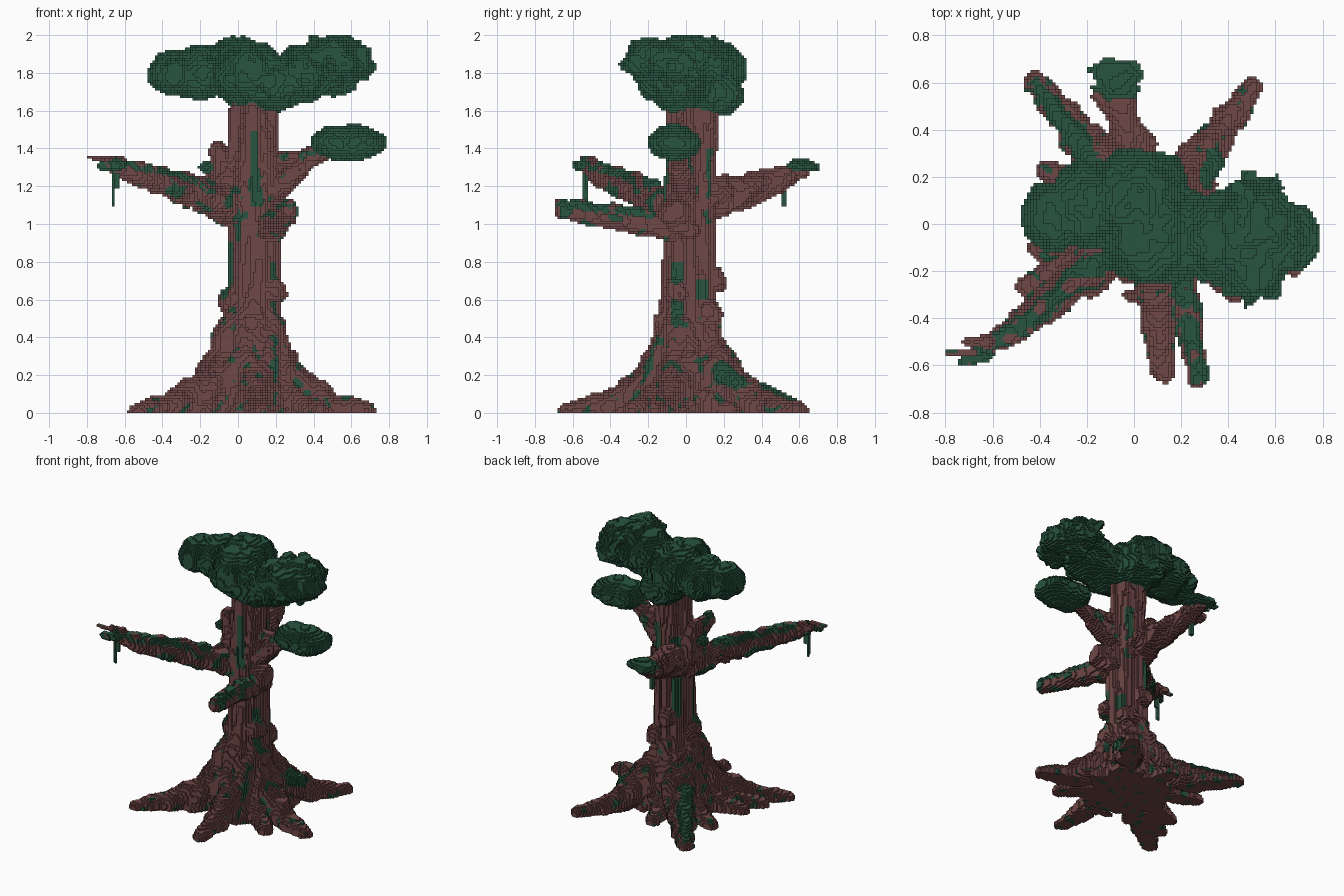
import bpy
import bmesh
import math
from mathutils import Vector, noise

default = bpy.data.objects.get("Cube")
if default:
    bpy.data.objects.remove(default)

LAYERS = 150
BLOCK = 2 / LAYERS
BARK, MOSS = 0, 1
CENTRE = Vector((0.08, 0.02, 0))    # trunk axis
EVEN = Vector((14, 14, 14))         # noise grain of rounded parts
FLUTED = Vector((14, 14, 6))        # stretched grain of roots
STRIPED = Vector((18, 18, 2))       # upright grain of the trunk
cells = {}                          # block index -> (part name, material slot)


def material(name, color):
    made = bpy.data.materials.new(name)
    made.use_nodes = True
    made.diffuse_color = color
    made.node_tree.nodes["Principled BSDF"].inputs["Base Color"].default_value = color
    return made


materials = [material("bark brown", (0.162, 0.065, 0.062, 1)),
             material("leaf green", (0.022, 0.09, 0.052, 1))]


def block_centre(index):
    return Vector([(n + 0.5) * BLOCK for n in index])


def fill(part, slot, low, high, inside):
    """Fill every block whose centre satisfies inside(point)."""
    first = [math.floor(v / BLOCK) for v in low]
    last = [math.ceil(v / BLOCK) for v in high]
    for k in range(max(first[2], 0), min(last[2], LAYERS)):
        for i in range(first[0], last[0]):
            for j in range(first[1], last[1]):
                if inside(block_centre((i, j, k))):
                    cells[i, j, k] = (part, slot)


def limb(part, slot, points, thick, thin, rough=0.3, grain=EVEN):
    """Knobbly tube through the points, tapering evenly from thick to thin."""
    points = [Vector(p) for p in points]
    spans = len(points) - 1
    reach = max(thick, thin) * (1 + rough)
    for n, (start, end) in enumerate(zip(points, points[1:])):
        along = end - start

        def inside(p):
            t = min(max((p - start).dot(along) / along.length_squared, 0), 1)
            radius = thick + (thin - thick) * (n + t) / spans
            gap = (p - start - along * t).length
            if gap > radius * (1 + rough):
                return False
            return gap < radius * (1 + rough * noise.noise(p * grain))
        fill(part, slot, [min(pair) - reach for pair in zip(start, end)],
             [max(pair) + reach for pair in zip(start, end)], inside)


def clump(part, slot, centre, size, rough=0.14):
    """Lumpy ellipsoid."""
    centre, size = Vector(centre), Vector(size)

    def inside(p):
        offset = Vector([d / s for d, s in zip(p - centre, size)])
        return offset.length < 1 + rough * noise.noise(p * EVEN)
    reach = size * (1 + rough)
    fill(part, slot, centre - reach, centre + reach, inside)


def mossy_branch(part, points, thick, thin):
    """Bark limb with a band of moss lying along its upper side."""
    limb(part, BARK, points, thick, thin)
    lift = Vector((0, 0, thin * 0.7))
    limb(part, MOSS, [Vector(p) + lift for p in points[1:]], thick * 0.6, thin * 0.8, 0.5)


def around(angle, radius, height):
    """Point at an angle round the trunk axis."""
    return CENTRE + Vector((radius * math.cos(angle), radius * math.sin(angle), height))


# Root flare: a cone with one ridge for each root tip
limb("roots", BARK, [(0.07, 0, 0), (0.07, 0, 0.6)], 0.3, 0.13, grain=FLUTED)
root_tips = [(0.5, 0.57), (-0.42, 0.6), (0.12, -0.62), (0.43, -0.28), (0.68, -0.17),
             (-0.45, -0.27), (-0.53, -0.46), (0, 0.4), (-0.2, -0.27), (0.3, 0.22),
             (-0.36, 0.22), (-0.4, -0.1)]
for x, y in root_tips:
    tip = Vector((x, y, 0.01))
    path = [CENTRE.lerp(tip, f) + Vector((0, 0, 0.4 * (1 - f) ** 2.3))
            for f in (0.1, 0.4, 0.7, 1)]
    limb("roots", BARK, path, 0.07 + tip.length * 0.08, 0.05, grain=FLUTED)
limb("roots", MOSS, [(-0.13, 0.2, 0.2), (-0.42, 0.6, 0.03)], 0.06, 0.03)
limb("roots", MOSS, [(0.27, 0.2, 0.2), (0.33, 0.27, 0.15)], 0.07, 0.05)

# Knobs winding up from the flare
for n in range(7):
    clump("trunk", BARK, around(n * 2.4, 0.13, 0.35 + n * 0.06), [0.07] * 3, 0.3)

# Trunk with upright ridges, every other one reaching the crown
limb("trunk", BARK, [(0.08, 0, 0.4), (0.08, 0, 1.1), (0.09, 0.07, 1.7)],
     0.13, 0.11, grain=STRIPED)
for n in range(8):
    angle = n * math.tau / 8
    limb("trunk", BARK, [around(angle, 0.1, 0.3), around(angle, 0.09, 1.6 - n % 2 * 0.4)],
         0.05, 0.04, grain=STRIPED)
limb("trunk", BARK, [(-0.03, 0.04, 1.15), (-0.11, 0.04, 1.4)], 0.1, 0.045)
limb("trunk", BARK, [(0.16, 0, 0.96), (0.23, -0.06, 1.06)], 0.08, 0.085)
clump("trunk", MOSS, (-0.17, 0.04, 1.3), (0.04, 0.04, 0.03))

# Long branch on the right, with a split tip
mossy_branch("right_branch", [(0, 0, 1.08), (-0.14, -0.15, 1.13), (-0.5, -0.45, 1.25),
                              (-0.65, -0.53, 1.3)], 0.11, 0.036)
limb("right_branch", BARK, [(-0.62, -0.5, 1.325), (-0.71, -0.5, 1.335)], 0.035, 0.02)
limb("right_branch", MOSS, [(-0.62, -0.55, 1.31), (-0.72, -0.58, 1.31)], 0.03, 0.025)
limb("right_branch", BARK, [(-0.68, -0.545, 1.35), (-0.79, -0.545, 1.35)], 0.013, 0.01)

# Stout front branch
mossy_branch("front_branch", [(0.14, 0, 0.96), (0.2, -0.2, 1), (0.27, -0.65, 1.07)],
             0.085, 0.045)

# Back branch with a flat leafy tip
limb("back_branch", BARK, [(0.06, 0.05, 1.12), (0, 0.3, 1.17), (-0.08, 0.6, 1.28)],
     0.13, 0.05)
limb("back_branch", BARK, [(-0.04, 0.4, 1.22), (-0.15, 0.54, 1.25)], 0.045, 0.03)
clump("back_leaves", MOSS, (-0.07, 0.61, 1.31), (0.11, 0.085, 0.035), 0.4)
limb("back_leaves", MOSS, [(-0.08, 0.62, 1.3), (-0.18, 0.65, 1.3)], 0.03, 0.015)

# Forked left branch carrying a separate leaf pad
mossy_branch("left_branch", [(0.13, 0, 1.13), (0.35, -0.04, 1.32), (0.5, -0.06, 1.4)],
             0.08, 0.035)
limb("left_branch", BARK, [(0.18, 0, 1.33), (0.42, -0.05, 1.37)], 0.045, 0.035)
for x, radius in [(0.52, 0.13), (0.62, 0.14), (0.69, 0.1)]:
    clump("leaf_pad", MOSS, (x, -0.06, 1.43), (radius, 0.14, radius * 0.7), 0.08)

# Main canopy of overlapping clumps, more ragged on the left lobe
for x, y, z, radius in [(-0.34, 0.03, 1.8, 0.14), (-0.2, 0.08, 1.8, 0.17),
                        (0, 0.1, 1.82, 0.2), (0.05, -0.04, 1.8, 0.2),
                        (0.2, -0.05, 1.75, 0.18), (0.08, 0.13, 1.7, 0.16),
                        (0.35, -0.06, 1.8, 0.18), (0.5, 0, 1.85, 0.18),
                        (0.5, -0.18, 1.87, 0.14), (0.58, -0.06, 1.86, 0.14)]:
    clump("canopy", MOSS, (x, y, z), (radius, radius * 1.1, radius * 0.85),
          0.3 if x > 0.4 else 0.14)
limb("canopy", MOSS, [(0.6, 0, 1.82), (0.7, 0, 1.8)], 0.05, 0.015)

# Hanging moss strands
for x, y, top, drop in [(-0.66, -0.53, 1.3, 0.2), (-0.64, -0.53, 1.3, 0.1),
                        (-0.08, 0.52, 1.24, 0.14)]:
    limb("hanging_moss", MOSS, [(x, y, top), (x, y, top - drop)], 0.011, 0.01, 0)

# Wavering moss streaks up the trunk, flecks over roots and branches
streaks = [(-0.06, -0.03, 0.6, 0.9), (0.2, -0.05, 0.4, 0.8), (0.1, -0.11, 1.1, 1.5),
           (-0.02, -0.1, 0.9, 1.2), (0.2, 0.09, 0.6, 0.7), (0, 0.11, 0.7, 1.3),
           (0.15, 0.14, 1, 1.4), (0.22, -0.11, 1, 1.1)]
for index, (part, slot) in list(cells.items()):
    p = block_centre(index)
    if slot == BARK and part in ("trunk", "roots"):
        sway = 0.02 * noise.noise(Vector((0, 0, p.z * 12)))
        streak = any(math.hypot(p.x - x - sway, p.y - y + sway) < 0.036 and low < p.z < high
                     for x, y, low, high in streaks)
        fleck = part == "roots" and noise.noise(p * 18) > 0.38
        if streak or fleck:
            cells[index] = (part, MOSS)
    elif part in ("right_branch", "front_branch", "left_branch") and noise.noise(p * 14) > 0.34:
        cells[index] = (part, 1 - slot)

# Each side of a block: the step to its neighbour and its four corners
sides = []
for axis in range(3):
    for sign in (0, 1):
        step, corners = [0, 0, 0], []
        step[axis] = 2 * sign - 1
        for u, v in ((0, 0), (1, 0), (1, 1), (0, 1)):
            corner = [sign, u, v]
            corners.append([corner[(n - axis) % 3] for n in range(3)])
        sides.append((step, corners if sign else corners[::-1]))


def shifted(index, step):
    return tuple(a + b for a, b in zip(index, step))


# One mesh per part, with only the exposed block faces
for part in sorted({owner for owner, slot in cells.values()}):
    bm = bmesh.new()
    verts = {}
    for index, (owner, slot) in cells.items():
        if owner != part:
            continue
        for step, corners in sides:
            if shifted(index, step) in cells:
                continue
            quad = []
            for corner in corners:
                key = shifted(index, corner)
                if key not in verts:
                    verts[key] = bm.verts.new(Vector(key) * BLOCK)
                quad.append(verts[key])
            bm.faces.new(quad).material_index = slot
    mesh = bpy.data.meshes.new(part)
    bm.to_mesh(mesh)
    bm.free()
    for each in materials:
        mesh.materials.append(each)
    bpy.context.collection.objects.link(bpy.data.objects.new(part, mesh))
